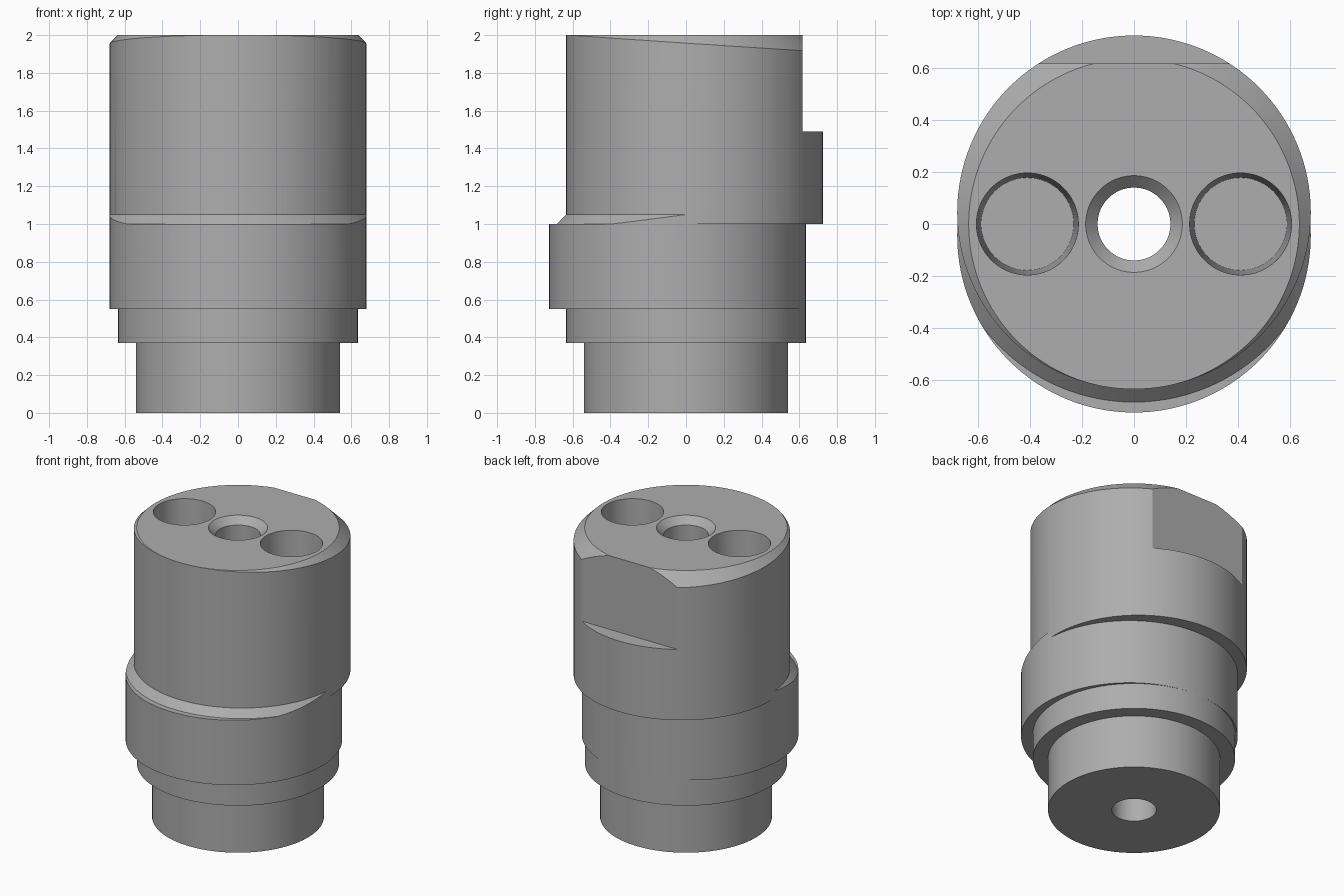
import bpy, bmesh, math

if "Cube" in bpy.data.objects:
    bpy.data.objects.remove(bpy.data.objects["Cube"])

SEG = 128
E = 0.045          # eccentric offset of the two large journals
R = 0.68           # radius of the large journals

steel = bpy.data.materials.new("steel_grey")
steel.diffuse_color = (0.42, 0.42, 0.42, 1)
steel.use_nodes = True
steel.node_tree.nodes["Principled BSDF"].inputs["Base Color"].default_value = steel.diffuse_color


def finish(bm, name):
    bmesh.ops.recalc_face_normals(bm, faces=bm.faces)
    me = bpy.data.meshes.new(name)
    bm.to_mesh(me)
    bm.free()
    me.materials.append(steel)
    ob = bpy.data.objects.new(name, me)
    bpy.context.collection.objects.link(ob)
    return ob


def turned(name, profile, x=0, y=0):
    """Solid of revolution from (radius, z) points, bottom to top."""
    bm = bmesh.new()
    rings = []
    for r, z in profile:
        rings.append([bm.verts.new((x + r * math.cos(2 * math.pi * i / SEG),
                                    y + r * math.sin(2 * math.pi * i / SEG), z))
                      for i in range(SEG)])
    for a, b in zip(rings, rings[1:]):
        for i in range(SEG):
            j = (i + 1) % SEG
            bm.faces.new((a[i], a[j], b[j], b[i]))
    bm.faces.new(rings[0][::-1])
    bm.faces.new(rings[-1])
    return finish(bm, name)


def block(name, lo, hi):
    bm = bmesh.new()
    bmesh.ops.create_cube(bm, size=1)
    for v in bm.verts:
        v.co = [(l + h) / 2 + c * (h - l) for c, l, h in zip(v.co, lo, hi)]
    return finish(bm, name)


def combine(body, tool, operation):
    """Apply a boolean and discard the tool."""
    mod = body.modifiers.new(operation.lower(), 'BOOLEAN')
    mod.operation, mod.object, mod.solver = operation, tool, 'EXACT'
    bpy.context.view_layer.objects.active = body
    bpy.ops.object.modifier_apply(modifier=mod.name)
    bpy.data.objects.remove(tool, do_unlink=True)


# Base spigot and collar, both on the main axis
shaft = turned("eccentric_shaft", [(0.54, 0), (0.54, 0.37), (0.635, 0.37), (0.635, 0.55)])

# Lower journal, offset forward, with a conical shoulder around the upper journal
lower = turned("lower_journal", [(R, 0.55), (R, 1.2)], y=-E)
combine(lower, turned("shoulder_shape",
        [(1.5, 0.3), (1.5, 1.0), (R + 0.05, 1.0), (R - 0.06, 1.11)], y=E), 'INTERSECT')

# Upper journal, offset backward, with a top chamfer turned on the main axis
upper = turned("upper_journal", [(R, 1.0), (R, 2.2)], y=E)
combine(upper, turned("chamfer_shape",
        [(1.2, 0.5), (1.2, 1.436), (0.636, 2.0)]), 'INTERSECT')

# Wrench flat on the back
combine(upper, block("flat_cutter", (-1, 0.617, 1.49), (1, 1.5, 2.5)), 'DIFFERENCE')

combine(upper, lower, 'UNION')
combine(shaft, upper, 'UNION')

# Two tapered pin holes in the top
for x in (-0.41, 0.41):
    combine(shaft, turned("pin_hole", [(0.178, 1.4), (0.196, 2.0), (0.199, 2.1)], x=x), 'DIFFERENCE')

# Countersunk bore through the centre
combine(shaft, turned("bore", [(0.14, -0.1), (0.14, 1.953), (0.186, 2.0), (0.236, 2.05)]), 'DIFFERENCE')

shaft.select_set(True)
bpy.context.view_layer.objects.active = shaft
bpy.ops.object.shade_smooth_by_angle(angle=math.radians(25))
